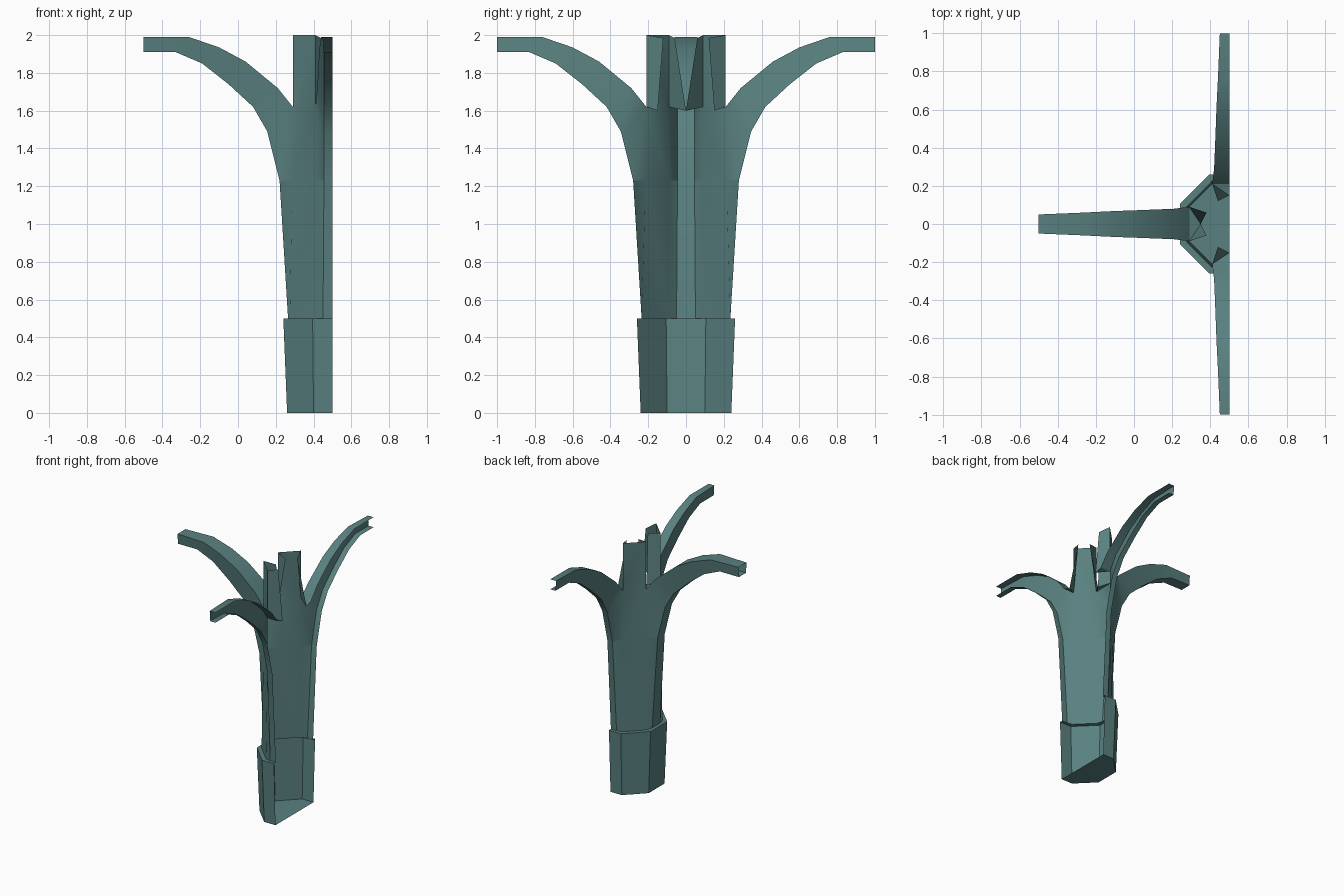
import bpy, bmesh, math
from mathutils import Matrix, Vector

if "Cube" in bpy.data.objects:
    bpy.data.objects.remove(bpy.data.objects["Cube"])

CX = 0.5  # axis of the column; everything past this plane is cut away

mat = bpy.data.materials.new("teal")
mat.diffuse_color = (0.1, 0.22, 0.215, 1)
mat.use_nodes = True
mat.node_tree.nodes["Principled BSDF"].inputs["Base Color"].default_value = mat.diffuse_color


def finish(name, faces):
    """Repeat quarter faces around the axis, weld, and keep the half facing -x."""
    bm = bmesh.new()
    for k in range(4):
        rot = Matrix.Translation((CX, 0, 0)) @ Matrix.Rotation(k * math.pi / 2, 4, 'Z')
        for f in faces:
            bm.faces.new([bm.verts.new(rot @ Vector(p)) for p in f])
    bmesh.ops.remove_doubles(bm, verts=bm.verts[:], dist=1e-4)
    bmesh.ops.recalc_face_normals(bm, faces=bm.faces[:])
    bmesh.ops.bisect_plane(bm, geom=bm.verts[:] + bm.edges[:] + bm.faces[:],
                           plane_co=(CX, 0, 0), plane_no=(1, 0, 0), clear_outer=True)
    me = bpy.data.meshes.new(name)
    bm.to_mesh(me)
    bm.free()
    ob = bpy.data.objects.new(name, me)
    bpy.context.collection.objects.link(ob)
    me.materials.append(mat)
    bpy.context.view_layer.objects.active = ob
    ob.select_set(True)
    bpy.ops.object.shade_smooth_by_angle(angle=math.radians(25))
    ob.select_set(False)


def pt(p, s):
    """Point (radius, z, half width) on side s of the arm pointing along +x."""
    return (p[0], s * p[2], p[1])


def turn(p):
    """Same point on the next arm, a quarter turn on."""
    return (-p[1], p[0], p[2])


# Arm outlines as (radius, z, half width): outer underside, and inner upper edge
low = [(0.235, 0.5, 0.05), (0.28, 1.23, 0.045), (0.345, 1.49, 0.045), (0.42, 1.62, 0.045),
       (0.55, 1.74, 0.045), (0.69, 1.85, 0.045), (0.83, 1.91, 0.045), (1.0, 1.91, 0.045)]
up = [(0.225, 0.5, 0.095), (0.213, 1.23, 0.09), (0.21, 1.62, 0.09), (0.29, 1.72, 0.08),
      (0.46, 1.86, 0.073), (0.60, 1.935, 0.068), (0.76, 1.99, 0.06), (1.0, 1.99, 0.05)]
FORK = 2
stub_edge = (0.21, 2.0, 0.09)
flap_top = (0.12, 1.985, 0.06)
crotch = (0.15, 1.6, 0)

# Trunk and branches
faces = []
for i in range(len(low) - 1):
    a, b, c, d = low[i], low[i + 1], up[i], up[i + 1]
    faces.append([pt(a, -1), pt(a, 1), pt(b, 1), pt(b, -1)])
    for s in (-1, 1):
        faces.append([pt(a, s), pt(c, s), pt(d, s), pt(b, s)])
    if i >= FORK:
        faces.append([pt(c, -1), pt(d, -1), pt(d, 1), pt(c, 1)])
# Diagonal walls, rising past the fork as upright stubs
wall = up[:FORK + 1] + [stub_edge]
for a, b in zip(wall, wall[1:]):
    faces.append([pt(a, 1), turn(pt(a, -1)), turn(pt(b, -1)), pt(b, 1)])
# Folded flaps on the stubs and the pointed crotch of each branch
f = up[FORK]
faces.append([pt(f, -1), pt(f, 1), pt(crotch, 1)])
for s in (-1, 1):
    faces.append([pt(f, s), pt(stub_edge, s), pt(flap_top, s), pt(crotch, s)])
finish("trunk_and_branches", faces)

# Octagonal base with floor and top ledge
b0, b1 = (0.24, 0.0, 0.1), (0.26, 0.5, 0.105)
l0, u0 = low[0], up[0]
faces = [
    [pt(b0, -1), pt(b0, 1), pt(b1, 1), pt(b1, -1)],
    [pt(b0, 1), turn(pt(b0, -1)), turn(pt(b1, -1)), pt(b1, 1)],
    [(0, 0, 0), pt(b0, -1), pt(b0, 1)],
    [(0, 0, 0), pt(b0, 1), turn(pt(b0, -1))],
    [pt(b1, -1), pt(b1, 1), pt(u0, 1), pt(l0, 1), pt(l0, -1), pt(u0, -1)],
    [pt(b1, 1), turn(pt(b1, -1)), turn(pt(u0, -1)), pt(u0, 1)],
]
finish("base", faces)
